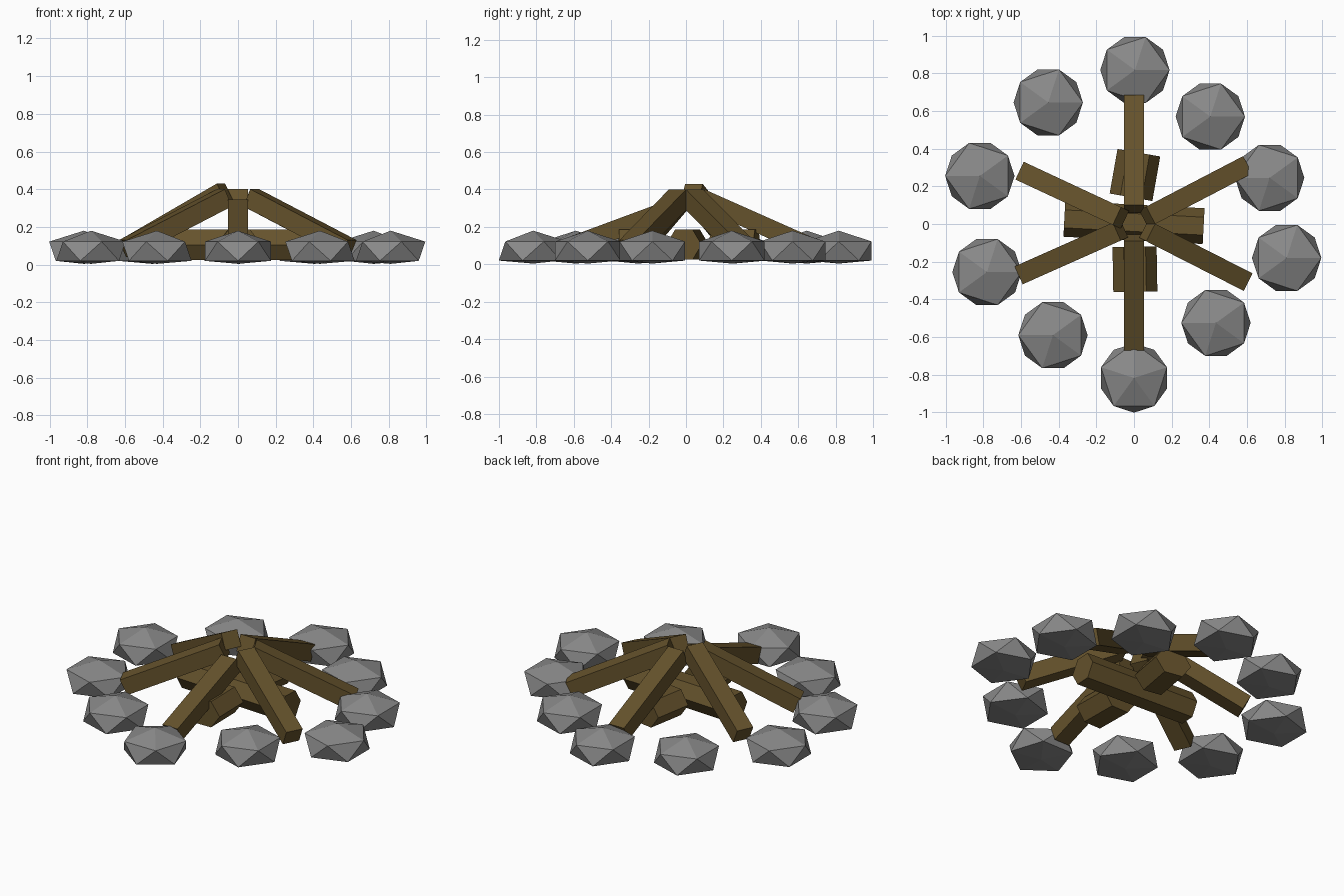
import bpy, bmesh
from math import radians, sin, cos, pi, hypot
from mathutils import Matrix, Vector

if "Cube" in bpy.data.objects:
    bpy.data.objects.remove(bpy.data.objects["Cube"])

wood = bpy.data.materials.new("wood")
wood.diffuse_color = (0.13, 0.085, 0.025, 1)
wood.use_nodes = True
wood.node_tree.nodes["Principled BSDF"].inputs["Base Color"].default_value = wood.diffuse_color
stone_grey = bpy.data.materials.new("stone_grey")
stone_grey.diffuse_color = (0.25, 0.25, 0.25, 1)
stone_grey.use_nodes = True
stone_grey.node_tree.nodes["Principled BSDF"].inputs["Base Color"].default_value = stone_grey.diffuse_color


def finish(bm, name, mat, matrix=Matrix()):
    bmesh.ops.transform(bm, matrix=matrix, verts=bm.verts)
    bmesh.ops.recalc_face_normals(bm, faces=bm.faces)
    mesh = bpy.data.meshes.new(name)
    bm.to_mesh(mesh)
    bm.free()
    mesh.materials.append(mat)
    bpy.context.collection.objects.link(bpy.data.objects.new(name, mesh))


def place(x, y, z, deg):
    return Matrix.Translation((x, y, z)) @ Matrix.Rotation(radians(deg), 4, 'Z')


def prism(name, profile, length, matrix):
    """Extrude a (y, z) profile along x, centred."""
    bm = bmesh.new()
    face = bm.faces.new([bm.verts.new((-length / 2, y, z)) for y, z in profile])
    ext = bmesh.ops.extrude_face_region(bm, geom=[face])
    verts = [v for v in ext["geom"] if isinstance(v, bmesh.types.BMVert)]
    bmesh.ops.translate(bm, verts=verts, vec=(length, 0, 0))
    finish(bm, name, wood, matrix)


def stone(name, x, y, deg):
    """Squashed icosahedron with a flattened underside."""
    bm = bmesh.new()
    R = 0.184
    top, bottom = bm.verts.new((0, 0, 0.18)), bm.verts.new((0, 0, 0.004))
    up = [bm.verts.new((R * cos(2 * pi * i / 5), R * sin(2 * pi * i / 5), 0.122)) for i in range(5)]
    low = [bm.verts.new((R * cos(2 * pi * (i + .5) / 5), R * sin(2 * pi * (i + .5) / 5), 0.02)) for i in range(5)]
    for i in range(5):
        j = (i + 1) % 5
        bm.faces.new((top, up[i], up[j]))
        bm.faces.new((up[i], low[i], up[j]))
        bm.faces.new((low[i], low[j], up[j]))
        bm.faces.new((bottom, low[j], low[i]))
    finish(bm, name, stone_grey, place(x, y, 0, deg))


# Ring of stones
ring = [(0.005, 0.817), (0.405, 0.57), (0.72, 0.245), (0.81, -0.18), (0.435, -0.525),
        (0, -0.817), (-0.43, -0.59), (-0.78, -0.255), (-0.818, 0.255), (-0.455, 0.645)]
for i, (x, y) in enumerate(ring):
    stone(f"stone_{i + 1}", x, y, 36 - 36 * i if i % 5 else 0 if i == 0 else 90)

# Leaning logs: direction, then radius and height of the top edge at both ends
leaning = [(90, 0.10, 0.40, 0.685, 0.14), (-90, 0.09, 0.345, 0.67, 0.13),
           (27.5, 0.10, 0.40, 0.68, 0.13), (-27, 0.10, 0.40, 0.68, 0.13),
           (204, 0.10, 0.40, 0.67, 0.13), (155, 0.10, 0.43, 0.67, 0.13)]
for i, (deg, r0, z0, r1, z1) in enumerate(leaning):
    d = Vector((r1 - r0, 0, z1 - z0))
    side = Vector((0, 1, 0))
    up = d.normalized().cross(side)
    rot = Matrix((d.normalized(), side, up)).transposed().to_4x4()
    mid = Matrix.Translation(((r0 + r1) / 2, 0, (z0 + z1) / 2))
    prism(f"leaning_log_{i + 1}", [(-.052, 0), (.052, 0), (.052, -.1), (-.052, -.1)],
          d.length, place(0, 0, 0, deg) @ mid @ rot)


# Hexagonal logs lying on the ground
def hexagon(w, h):
    return [(w * cos(pi * i / 3), h * sin(pi * i / 3) / sin(pi / 3)) for i in range(6)]


prism("long_base_log", hexagon(0.095, 0.08), 0.74, place(0, 0.008, 0.105, -3))
prism("back_base_log", hexagon(0.115, 0.08), 0.24, place(0.005, 0.26, 0.105, 80))
prism("front_base_log", hexagon(0.117, 0.08), 0.24, place(0.005, -0.24, 0.105, 91))
